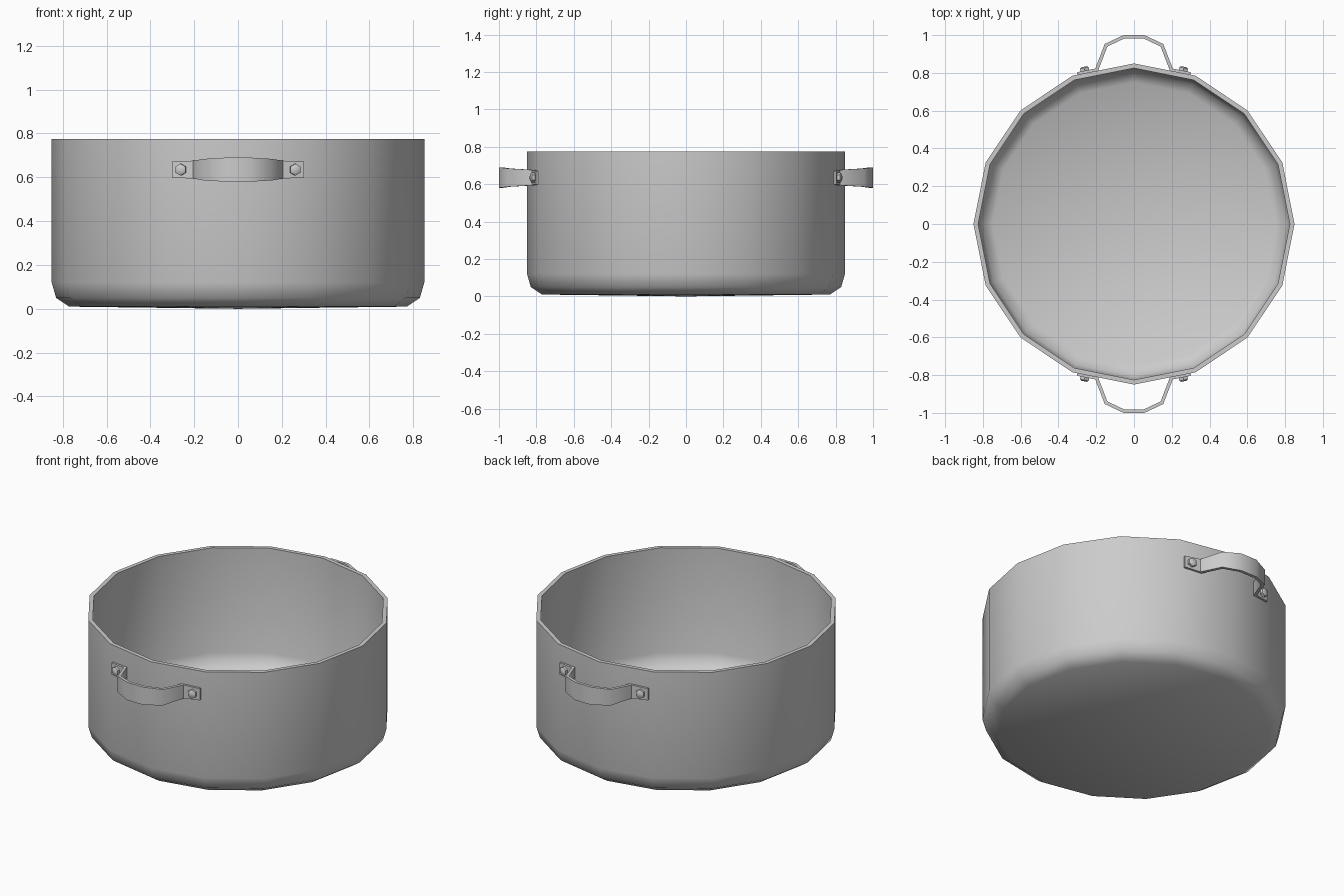
import bpy, bmesh, math
from mathutils import Vector, Matrix

old = bpy.data.objects.get("Cube")
if old:
    bpy.data.objects.remove(old)

metal = bpy.data.materials.new("light_grey_metal")
metal.use_nodes = True
GREY = (0.6, 0.6, 0.6, 1)
metal.diffuse_color = GREY
metal.node_tree.nodes["Principled BSDF"].inputs["Base Color"].default_value = GREY


def finish(bm, name, angle):
    bmesh.ops.recalc_face_normals(bm, faces=bm.faces)
    mesh = bpy.data.meshes.new(name)
    bm.to_mesh(mesh)
    bm.free()
    mesh.materials.append(metal)
    obj = bpy.data.objects.new(name, mesh)
    bpy.context.collection.objects.link(obj)
    bpy.ops.object.select_all(action='DESELECT')
    obj.select_set(True)
    bpy.context.view_layer.objects.active = obj
    bpy.ops.object.shade_smooth_by_angle(angle=math.radians(angle))
    return obj


# Pot body: closed wall profile spun into sixteen sides
SIDES = 16
profile = [(0, 0), (0.77, 0.01), (0.83, 0.05), (0.85, 0.12), (0.85, 0.775),
           (0.825, 0.775), (0.825, 0.13), (0.805, 0.07), (0.75, 0.035), (0, 0.03)]
bm = bmesh.new()
verts = [bm.verts.new((r, 0, z)) for r, z in profile]
edges = [bm.edges.new(pair) for pair in zip(verts, verts[1:])]
bmesh.ops.spin(bm, geom=verts + edges, cent=(0, 0, 0), axis=(0, 0, 1),
               angle=math.tau, steps=SIDES)
bmesh.ops.remove_doubles(bm, verts=bm.verts, dist=0.0005)
finish(bm, "pot_body", 50)

# Handle strap: half path as (x, outward distance, half width), mirrored in x
MID_Z = 0.635
THICK = 0.018
half = [(0.302, 0.803, 0.036), (0.205, 0.823, 0.041), (0.155, 0.953, 0.049),
        (0.055, 1.0, 0.055)]
path = half + [(-x, d, w) for x, d, w in reversed(half)]


def handle(side, name):
    bm = bmesh.new()
    rings = []
    for i, (x, d, w) in enumerate(path):
        here = Vector((x, d))
        dirs = []
        if i > 0:
            dirs.append((here - Vector(path[i - 1][:2])).normalized())
        if i < len(path) - 1:
            dirs.append((Vector(path[i + 1][:2]) - here).normalized())
        along = sum(dirs, Vector((0, 0))).normalized()
        inward = Vector((along.y, -along.x))
        if inward.y > 0:
            inward = -inward
        back = here + inward * THICK / max(0.5, along.dot(dirs[0]))
        corners = [(here, -w), (here, w), (back, w), (back, -w)]
        rings.append([bm.verts.new((p.x, side * p.y, MID_Z + h)) for p, h in corners])
    for a, b in zip(rings, rings[1:]):
        for k in range(4):
            n = (k + 1) % 4
            bm.faces.new((a[k], a[n], b[n], b[k]))
    bm.faces.new(rings[0])
    bm.faces.new(rings[-1])
    finish(bm, name, 50)


# Domed rivet: a six-sided head with a bevelled face, turned flush to the tab
def rivet(x_sign, side, name):
    bm = bmesh.new()
    bmesh.ops.create_cone(bm, cap_ends=True, segments=6, radius1=0.027,
                          radius2=0.027, depth=0.03)
    top = [f for f in bm.faces if f.normal.z > 0.9]
    bmesh.ops.inset_region(bm, faces=top, thickness=0.009)
    bmesh.ops.translate(bm, verts=top[0].verts, vec=(0, 0, 0.006))
    out = Vector((x_sign * 0.2, side, 0)).normalized()
    turn = out.to_track_quat('Z', 'Y').to_matrix().to_4x4()
    place = Matrix.Translation((x_sign * 0.26, side * 0.812, MID_Z))
    bmesh.ops.transform(bm, matrix=place @ turn, verts=bm.verts)
    finish(bm, name, 50)


for side, end in ((-1, "front"), (1, "back")):
    handle(side, end + "_handle")
    for x_sign, hand in ((1, "left"), (-1, "right")):
        rivet(x_sign, side, f"{end}_{hand}_rivet")
